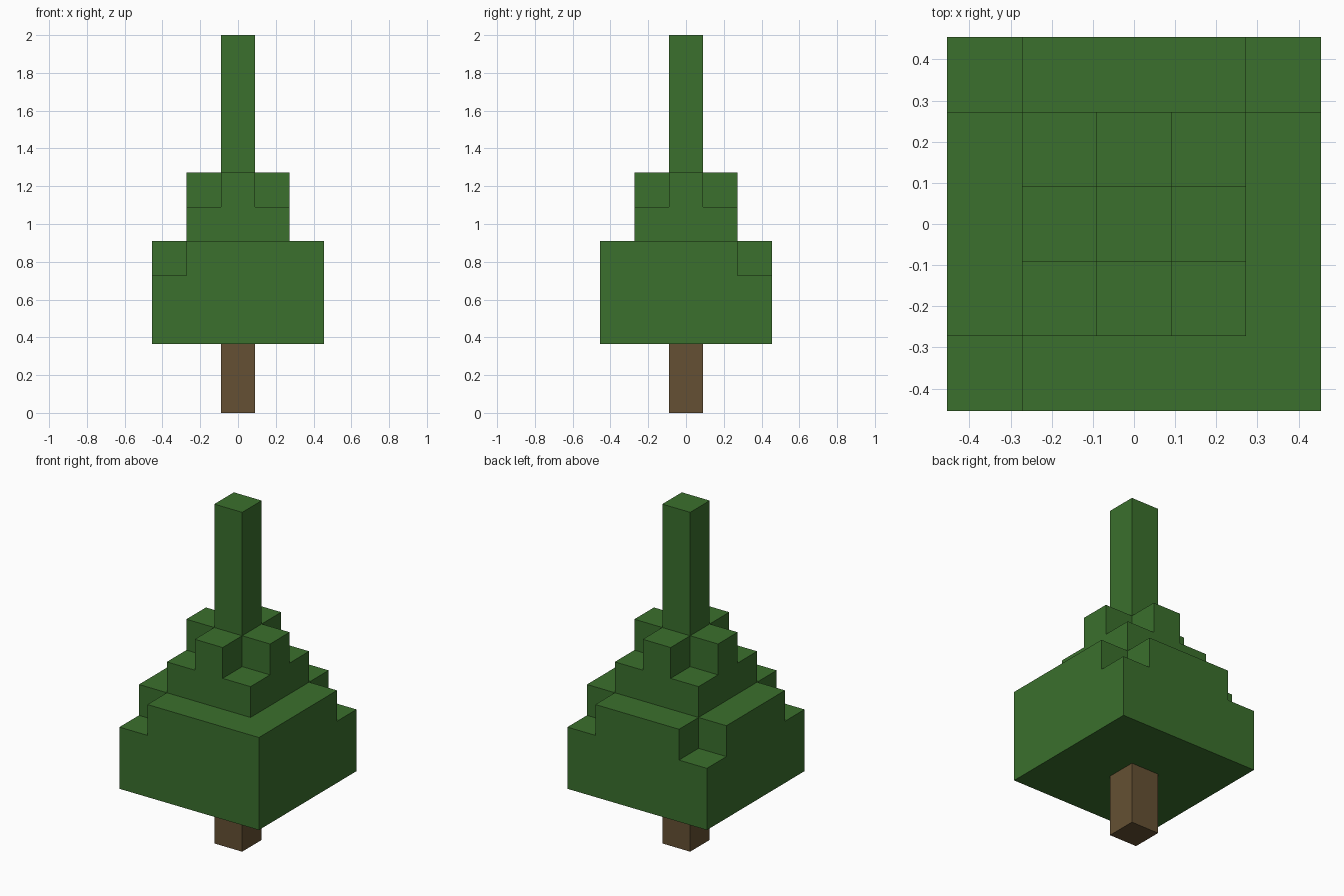
import bpy
import bmesh
from mathutils import Vector

cube = bpy.data.objects.get("Cube")
if cube:
    bpy.data.objects.remove(cube, do_unlink=True)

UNIT = 2 / 11  # edge of one block; the tree is eleven blocks tall


def material(name, colour):
    mat = bpy.data.materials.new(name)
    mat.use_nodes = True
    mat.diffuse_color = (*colour, 1)
    mat.node_tree.nodes["Principled BSDF"].inputs["Base Color"].default_value = (*colour, 1)
    return mat


def layer(radius, bottom, top, missing=()):
    """Square layer of blocks, without the listed (x, y) columns."""
    span = range(-radius, radius + 1)
    return {(x, y, z) for x in span for y in span for z in range(bottom, top)
            if (x, y) not in missing}


def build(name, blocks, occupied, mat):
    """Skin a set of blocks, with faces only where they meet open air."""
    bm = bmesh.new()
    for block in blocks:
        centre = Vector(block) + Vector((0, 0, 0.5))
        for axis in range(3):
            for sign in (-1, 1):
                neighbour = list(block)
                neighbour[axis] += sign
                if tuple(neighbour) in occupied:
                    continue
                normal, u, v = Vector(), Vector(), Vector()
                normal[axis] = sign / 2
                u[(axis + 1) % 3] = 0.5
                v[(axis + 2) % 3] = sign / 2
                corners = (-u - v, u - v, u + v, -u + v)
                bm.faces.new([bm.verts.new((centre + normal + c) * UNIT) for c in corners])
    bmesh.ops.remove_doubles(bm, verts=bm.verts, dist=UNIT / 100)
    mesh = bpy.data.meshes.new(name)
    bm.to_mesh(mesh)
    bm.free()
    mesh.materials.append(mat)
    bpy.context.collection.objects.link(bpy.data.objects.new(name, mesh))


def corners(radius):
    return {(x, y) for x in (-radius, radius) for y in (-radius, radius)}


# Trunk
trunk = layer(0, 0, 2)

# Broad lower foliage: three of its upper corners are cut away
lower = layer(2, 2, 4) | layer(2, 4, 5, corners(2) - {(2, -2)})

# Middle foliage: a square step below a cross
middle = layer(1, 5, 6) | layer(1, 6, 7, corners(1))

# Tall treetop
treetop = layer(0, 7, 11)

green = material("leaf green", (0.043, 0.162, 0.026))
brown = material("bark brown", (0.130, 0.081, 0.033))
tree = trunk | lower | middle | treetop
build("trunk", trunk, tree, brown)
build("foliage", lower | middle | treetop, tree, green)
